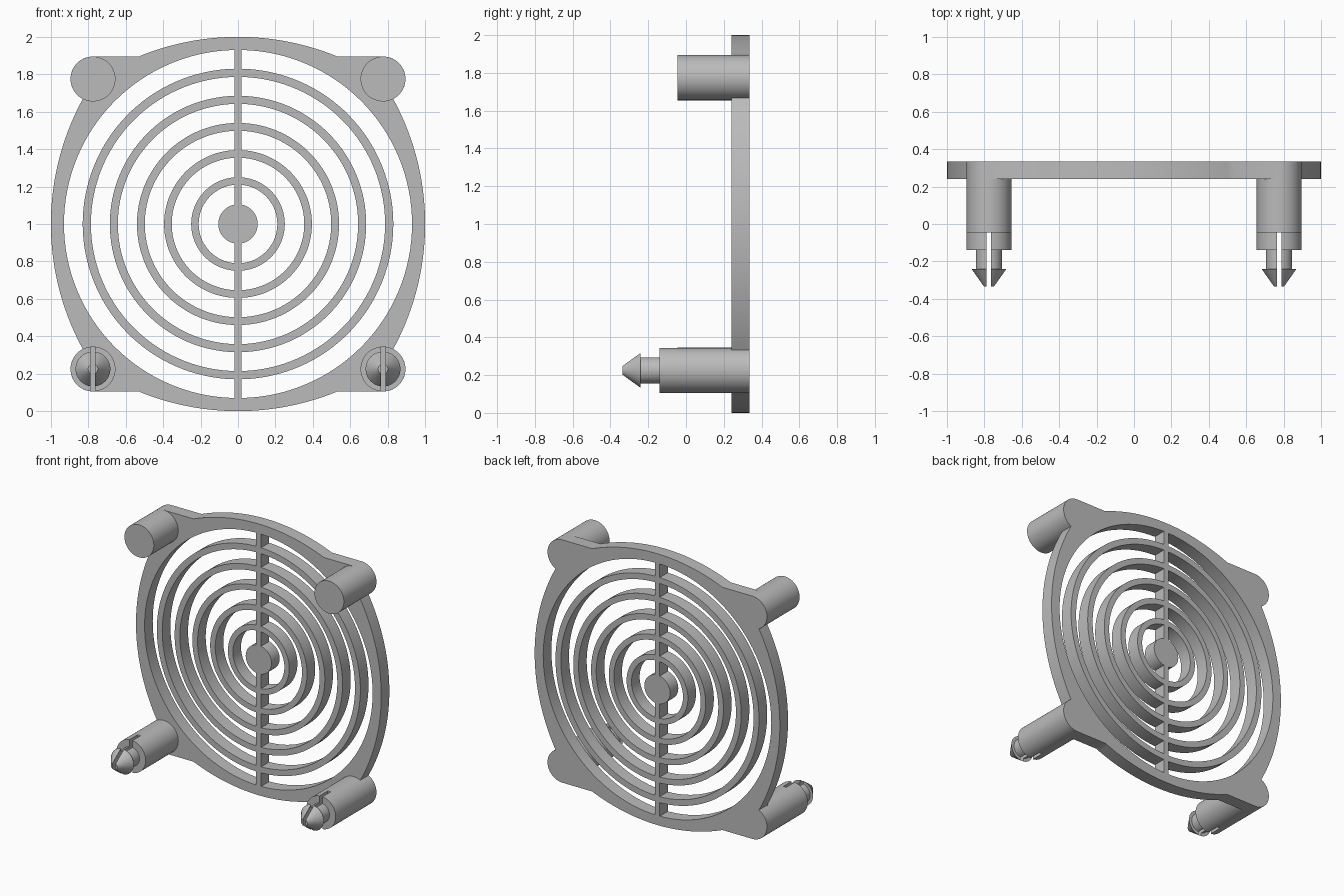
import bpy, bmesh
from math import pi, sin, cos, asin, atan2, radians
from mathutils import Matrix, Vector

cube = bpy.data.objects.get("Cube")
if cube:
    bpy.data.objects.remove(cube)

BACK, FRONT = 0.335, 0.24          # plate depth range
POST, POST_R = 0.775, 0.12         # post offset from centre, radius
MID = 1.0                          # height of the guard centre

grey = bpy.data.materials.new("plain grey")
grey.use_nodes = True
colour = (0.5, 0.5, 0.5, 1)
grey.diffuse_color = colour
grey.node_tree.nodes["Principled BSDF"].inputs["Base Color"].default_value = colour


def add_mesh(name, mesh):
    obj = bpy.data.objects.new(name, mesh)
    bpy.context.collection.objects.link(obj)
    mesh.materials.clear()
    mesh.materials.append(grey)
    return obj


def smooth(obj):
    bpy.ops.object.select_all(action='DESELECT')
    obj.select_set(True)
    bpy.context.view_layer.objects.active = obj
    bpy.ops.object.shade_smooth_by_angle(angle=radians(30))


def baked(obj):
    deps = bpy.context.evaluated_depsgraph_get()
    return bpy.data.meshes.new_from_object(obj.evaluated_get(deps))


def arc(cx, cy, r, a0, a1, n):
    return [(cx + r * cos(a0 + (a1 - a0) * i / n),
             cy + r * sin(a0 + (a1 - a0) * i / n)) for i in range(n + 1)]


def outline():
    # one quarter, clockwise from the top: bulged edge, flat, post corner, bulged side
    bulge = 1.395
    off = 1 - bulge
    flat = POST + POST_R
    top = asin((flat - off) / bulge)
    side = asin(0.67 / bulge)
    join = atan2(0.67 - POST, off + bulge * cos(side) - POST)
    quarter = arc(0, off, bulge, pi / 2, top, 16)
    quarter += arc(POST, POST, POST_R, pi / 2, join, 24)
    quarter += arc(off, 0, bulge, side, 0, 20)[1:]
    right = quarter + [(x, -y) for x, y in quarter[-2::-1]]
    return right + [(-x, y) for x, y in right[-2:0:-1]]


def half_gap(r_in, r_out, side, w=0.02):
    # half-ring opening beside the central bar
    a, b = pi / 2 - asin(w / r_out), pi / 2 - asin(w / r_in)
    pts = arc(0, 0, r_out, -a, a, 64) + arc(0, 0, r_in, b, -b, 64)
    return [(side * x, y) for x, y in pts]


# Guard plate with concentric rings, hub and vertical bar
loops = [outline()]
for i in range(6):
    for side in (1, -1):
        loops.append(half_gap(0.105 + 0.145 * i, 0.21 + 0.144 * i, side))
curve = bpy.data.curves.new("guard_profile", 'CURVE')
curve.dimensions = '2D'
curve.fill_mode = 'BOTH'
curve.extrude = (BACK - FRONT) / 2
for pts in loops:
    spline = curve.splines.new('POLY')
    spline.points.add(len(pts) - 1)
    for p, (x, y) in zip(spline.points, pts):
        p.co = (x, y, 0, 1)
    spline.use_cyclic_u = True
temp = bpy.data.objects.new("guard_profile", curve)
bpy.context.collection.objects.link(temp)
mesh = baked(temp)
bpy.data.objects.remove(temp)
bm = bmesh.new()
bm.from_mesh(mesh)
bmesh.ops.remove_doubles(bm, verts=bm.verts, dist=0.0001)
bm.transform(Matrix.Translation((0, (FRONT + BACK) / 2, MID)) @ Matrix.Rotation(pi / 2, 4, 'X'))
bmesh.ops.recalc_face_normals(bm, faces=bm.faces)
bm.to_mesh(mesh)
bm.free()
smooth(add_mesh("guard_plate", mesh))


def lathe(name, profile, x, z):
    # profile of (radius, y) turned around a front-to-back axis
    bm = bmesh.new()
    verts = [bm.verts.new((r, y, 0)) for r, y in profile]
    edges = [bm.edges.new(pair) for pair in zip(verts, verts[1:])]
    bmesh.ops.spin(bm, geom=verts + edges, cent=(0, 0, 0), axis=(0, 1, 0),
                   angle=2 * pi, steps=48)
    bmesh.ops.remove_doubles(bm, verts=bm.verts, dist=0.0001)
    bmesh.ops.recalc_face_normals(bm, faces=bm.faces)
    bm.transform(Matrix.Translation((x, 0, z)))
    mesh = bpy.data.meshes.new(name)
    bm.to_mesh(mesh)
    bm.free()
    return add_mesh(name, mesh)


def cut_slot(obj, x, z):
    # narrow upright slit through the clip and the end of its post
    bm = bmesh.new()
    bmesh.ops.create_cube(bm, size=1)
    bmesh.ops.scale(bm, vec=Vector((0.024, 0.355, 0.4)), verts=bm.verts)
    bm.transform(Matrix.Translation((x, -0.2225, z)))
    mesh = bpy.data.meshes.new("slot_cutter")
    bm.to_mesh(mesh)
    bm.free()
    cutter = add_mesh("slot_cutter", mesh)
    cutter.hide_render = True
    mod = obj.modifiers.new("slot", 'BOOLEAN')
    mod.operation, mod.solver, mod.object = 'DIFFERENCE', 'EXACT', cutter
    bpy.context.view_layer.update()
    result = baked(obj)
    obj.modifiers.clear()
    obj.data = result
    bpy.data.objects.remove(cutter)


top_post = [(0, FRONT), (POST_R, FRONT), (POST_R, -0.045), (0, -0.045)]
clip_post = [(0, FRONT), (POST_R, FRONT), (POST_R, -0.14), (0.07, -0.14),
             (0.07, -0.24), (0.093, -0.24), (0.026, -0.335), (0, -0.335)]

# Plain posts above, split snap-in clips below
for side, label in ((1, "left"), (-1, "right")):
    x = side * POST
    smooth(lathe("upper_post_" + label, top_post, x, MID + POST))
    clip = lathe("lower_clip_post_" + label, clip_post, x, MID - POST)
    cut_slot(clip, x, MID - POST)
    smooth(clip)
